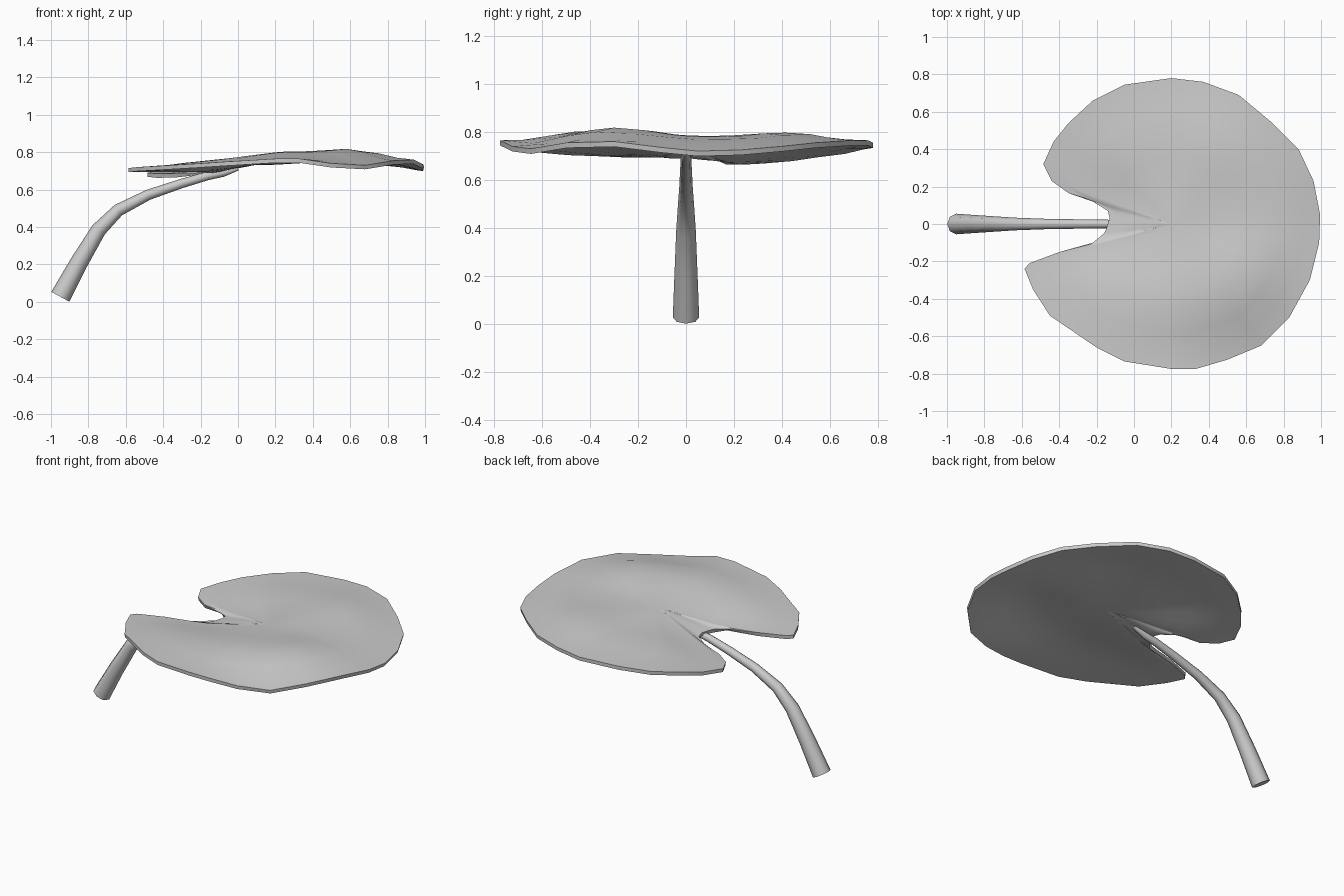
import bpy, bmesh, math
from mathutils import Vector

if "Cube" in bpy.data.objects:
    bpy.data.objects.remove(bpy.data.objects["Cube"])


def finish(bm, name, angle, thickness=0):
    bmesh.ops.recalc_face_normals(bm, faces=bm.faces[:])
    mesh = bpy.data.meshes.new(name)
    bm.to_mesh(mesh)
    bm.free()
    obj = bpy.data.objects.new(name, mesh)
    bpy.context.collection.objects.link(obj)
    bpy.ops.object.select_all(action='DESELECT')
    obj.select_set(True)
    bpy.context.view_layer.objects.active = obj
    if thickness:
        if mesh.polygons[0].normal.z < 0:
            mesh.flip_normals()
        solid = obj.modifiers.new("thickness", 'SOLIDIFY')
        solid.thickness = thickness
        solid.offset = -1
        bpy.ops.object.modifier_apply(modifier=solid.name)
    bpy.ops.object.shade_smooth_by_angle(angle=math.radians(angle))
    return obj


# Leaf rim (x, y, top height), counter-clockwise from the notch
RIM = [
    (-.13, .03, .71), (-.14, .07, .705), (-.22, .12, .69), (-.35, .165, .685),
    (-.44, .23, .685), (-.485, .32, .69), (-.43, .44, .70), (-.35, .54, .715),
    (-.22, .66, .73), (-.05, .745, .75), (.2, .78, .755), (.37, .76, .765),
    (.56, .69, .765), (.74, .54, .755), (.88, .40, .74), (.96, .23, .725),
    (.995, .05, .72), (.99, -.1, .735), (.94, -.3, .76), (.83, -.5, .755),
    (.68, -.65, .73), (.5, -.725, .74), (.33, -.775, .765), (.2, -.775, .765),
    (-.05, -.735, .75), (-.2, -.66, .74), (-.45, -.49, .725), (-.54, -.35, .72),
    (-.585, -.24, .715), (-.56, -.21, .715), (-.4, -.15, .715), (-.22, -.10, .71),
    (-.16, -.05, .71), (-.15, -.03, .71),
]
# Heights of the swells and dips inside the rim
SWELLS = [
    (.2, 0, .775), (.62, -.3, .835), (.5, .45, .81), (-.1, -.4, .775), (0, 0, .745),
    (.6, .08, .785), (0, .4, .765), (.25, -.4, .81), (.8, .2, .785), (.85, -.1, .79),
]
CENTRE = Vector((.2, 0, .775))


def height(p):
    """Smooth blend of nearby rim and swell heights."""
    total = weight = 0
    for group, strength in ((RIM, 1), (SWELLS, 3)):
        for x, y, z in group:
            w = strength / ((p.x - x) ** 2 + (p.y - y) ** 2 + .012) ** 2
            total += w * z
            weight += w
    return total / weight


def leaf_point(rim, t):
    p = CENTRE.lerp(Vector(rim), t)
    k = t ** 6
    p.z = (1 - k) * height(p) + k * rim[2]
    return p


# Wavy notched leaf blade, rings growing out to the rim
bm = bmesh.new()
middle = bm.verts.new(leaf_point(RIM[0], 0))
rings = [[bm.verts.new(leaf_point(r, t)) for r in RIM]
         for t in (.15, .3, .45, .6, .75, .88, 1)]
n = len(RIM)
for i in range(n):
    j = (i + 1) % n
    bm.faces.new((middle, rings[0][i], rings[0][j]))
    for a, b in zip(rings, rings[1:]):
        bm.faces.new((a[i], b[i], b[j], a[j]))
inner = [middle] + [v for ring in rings[:-1] for v in ring]
for _ in range(2):
    bmesh.ops.smooth_vert(bm, verts=inner, factor=.4, use_axis_z=True)
finish(bm, "leaf_blade", 45, thickness=.022)

# Bent tapering stem: x, z, radius
PATH = [(-.95, .027, .055), (-.85, .21, .048), (-.745, .385, .041), (-.64, .49, .034),
        (-.48, .572, .028), (-.3, .633, .025), (-.16, .674, .023), (-.08, .69, .022),
        (.0, .714, .012)]
SIDES = 8
bm = bmesh.new()
loops = []
for k, (x, z, r) in enumerate(PATH):
    x0, z0, _ = PATH[max(k - 1, 0)]
    x1, z1, _ = PATH[min(k + 1, len(PATH) - 1)]
    d = Vector((x1 - x0, 0, z1 - z0)).normalized()
    up = Vector((-d.z, 0, d.x))
    loop = []
    for s in range(SIDES):
        a = 2 * math.pi * s / SIDES
        loop.append(bm.verts.new(Vector((x, 0, z)) + up * r * math.cos(a)
                                 + Vector((0, r * math.sin(a), 0))))
    loops.append(loop)
for a, b in zip(loops, loops[1:]):
    for s in range(SIDES):
        t = (s + 1) % SIDES
        bm.faces.new((a[s], a[t], b[t], b[s]))
bm.faces.new(loops[0])
bm.faces.new(loops[-1])
finish(bm, "stem", 50)
